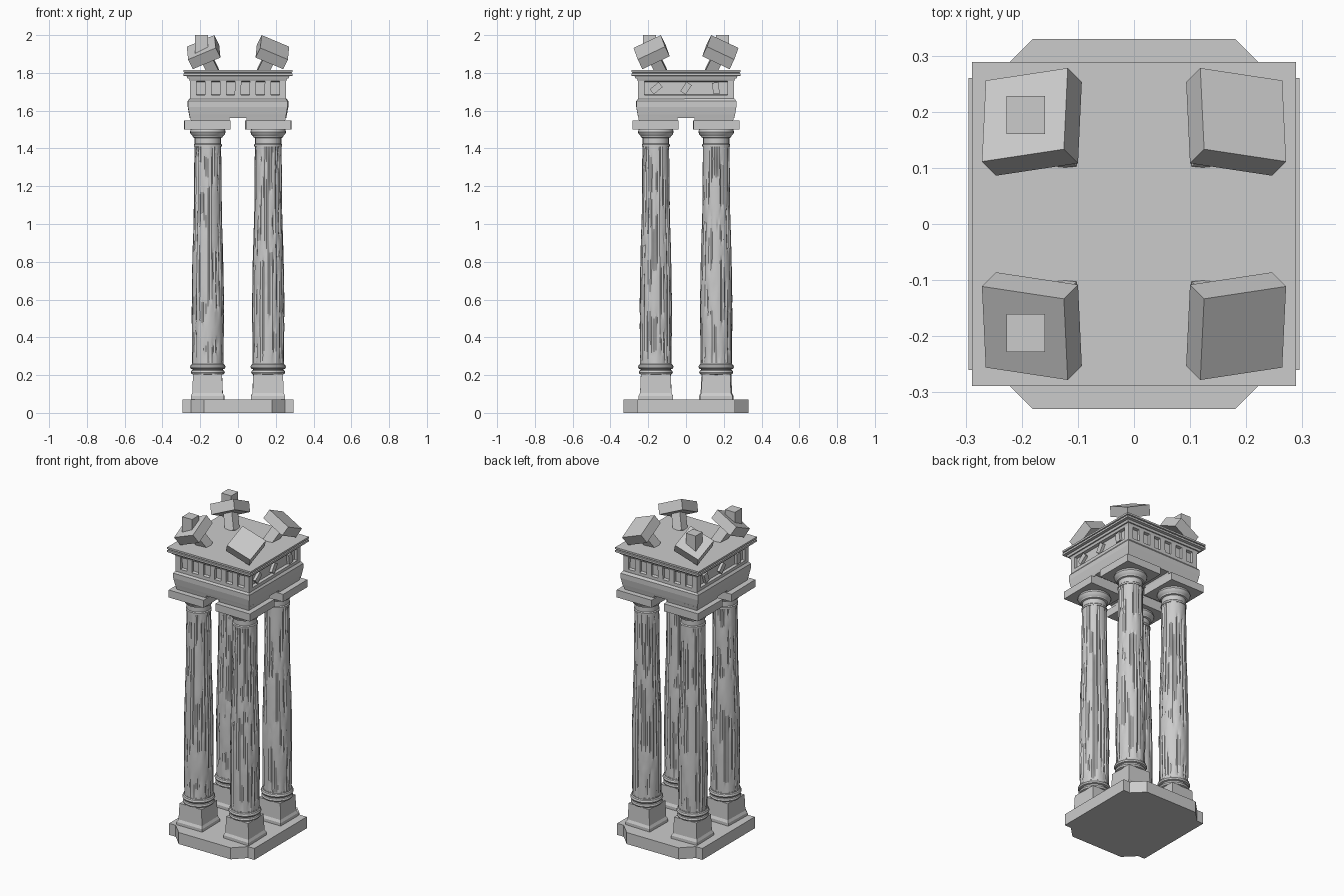
import bpy, bmesh, math, random
from mathutils import Vector, Matrix

if "Cube" in bpy.data.objects:
    bpy.data.objects.remove(bpy.data.objects["Cube"])

random.seed(4)
stone = bpy.data.materials.new("grey_stone")
stone.diffuse_color = (0.6, 0.6, 0.6, 1)
stone.use_nodes = True
stone.node_tree.nodes["Principled BSDF"].inputs["Base Color"].default_value = stone.diffuse_color


def finish(name, bm, smooth=False):
    bmesh.ops.recalc_face_normals(bm, faces=bm.faces)
    me = bpy.data.meshes.new(name)
    bm.to_mesh(me)
    bm.free()
    me.materials.append(stone)
    ob = bpy.data.objects.new(name, me)
    bpy.context.collection.objects.link(ob)
    if smooth:
        bpy.ops.object.select_all(action='DESELECT')
        ob.select_set(True)
        bpy.context.view_layer.objects.active = ob
        bpy.ops.object.shade_smooth_by_angle(angle=math.radians(28))
    return ob


def skin(bm, rings):
    """Join equal-length point rings into a closed solid."""
    vs = [[bm.verts.new(p) for p in r] for r in rings]
    n = len(vs[0])
    for a, b in zip(vs, vs[1:]):
        for i in range(n):
            j = (i + 1) % n
            bm.faces.new((a[i], a[j], b[j], b[i]))
    bm.faces.new(vs[0][::-1])
    bm.faces.new(vs[-1])


def square_stack(name, profile, cx=0, cy=0, jitter=0):
    """Square loft from (half width, z) pairs."""
    bm = bmesh.new()
    off = [(random.uniform(-jitter, jitter), random.uniform(-jitter, jitter)) for _ in range(4)]
    corners = ((-1, -1), (1, -1), (1, 1), (-1, 1))
    skin(bm, [[(cx + sx * h + o[0], cy + sy * h + o[1], z)
               for (sx, sy), o in zip(corners, off)] for h, z in profile])
    return finish(name, bm)


def lathe(name, profile, cx, cy, n=24):
    bm = bmesh.new()
    skin(bm, [[(cx + r * math.cos(2 * math.pi * i / n), cy + r * math.sin(2 * math.pi * i / n), z)
               for i in range(n)] for r, z in profile])
    return finish(name, bm, True)


def box(name, size, matrix):
    bm = bmesh.new()
    bmesh.ops.create_cube(bm, size=1, matrix=matrix @ Matrix.Diagonal((*size, 1)))
    return finish(name, bm)


def worn_shaft(name, cx, cy):
    """Tapered shaft whose flutes are worn away in random stretches."""
    n, rows, z0, z1 = 48, 30, 0.26, 1.42
    wear = [random.random() < 0.5 for _ in range(n)]
    rings = []
    for k in range(rows + 1):
        t = k / rows
        r = 0.083 + 0.006 * math.sin(math.pi * min(t * 1.5, 1)) - 0.012 * t
        ring = []
        for i in range(n):
            if random.random() < 0.2:
                wear[i] = not wear[i]
            d = 0.007 if (i % 2 and wear[i] and 0 < k < rows) else 0
            d += random.uniform(0, 0.0012)
            a = 2 * math.pi * i / n
            ring.append((cx + (r - d) * math.cos(a), cy + (r - d) * math.sin(a), z0 + (z1 - z0) * t))
        rings.append(ring)
    bm = bmesh.new()
    skin(bm, rings)
    finish(name, bm, True)


# floor slab with notched, chamfered corners
quarter = [(0.295, 0.26), (0.25, 0.26), (0.18, 0.33)]
outline = (quarter + [(-x, y) for x, y in quarter[::-1]]
           + [(-x, -y) for x, y in quarter] + [(x, -y) for x, y in quarter[::-1]])
bm = bmesh.new()
skin(bm, [[(x, y, z) for x, y in outline] for z in (0, 0.072)])
finish("floor_slab", bm)

# four columns with pedestals, bases, shafts and capitals
for sx in (-1, 1):
    for sy in (-1, 1):
        x, y = 0.16 * sx, 0.16 * sy
        square_stack("pedestal", [(0.088, 0.07), (0.088, 0.09), (0.08, 0.105), (0.076, 0.205)], x, y, 0.004)
        lathe("column_base", [(0.07, 0.2), (0.086, 0.206), (0.09, 0.215), (0.086, 0.224), (0.08, 0.227),
                              (0.08, 0.231), (0.09, 0.234), (0.094, 0.243), (0.09, 0.254),
                              (0.084, 0.258), (0.084, 0.265)], x, y)
        worn_shaft("column_shaft", x, y)
        lathe("column_capital", [(0.074, 1.41), (0.074, 1.42), (0.069, 1.425), (0.069, 1.455), (0.078, 1.458),
                                 (0.08, 1.465), (0.09, 1.475), (0.095, 1.487), (0.09, 1.502)], x, y)
        square_stack("abacus", [(0.121, 1.5), (0.121, 1.547)], sx * 0.162, sy * 0.162, 0.003)
        square_stack("beam_bearing", [(0.1, 1.54), (0.106, 1.57)], sx * 0.148, sy * 0.148)

# entablature: beam, recessed frieze, cornice
square_stack("beam", [(0.253, 1.562), (0.257, 1.58), (0.264, 1.62), (0.264, 1.65), (0.254, 1.664)], jitter=0.003)
square_stack("frieze", [(0.255, 1.66), (0.255, 1.682), (0.238, 1.686), (0.238, 1.752),
                        (0.255, 1.756), (0.262, 1.775)])
square_stack("cornice", [(0.268, 1.77), (0.272, 1.783), (0.289, 1.785), (0.289, 1.797), (0.282, 1.799),
                         (0.282, 1.802), (0.289, 1.804), (0.289, 1.815)])

# upright frieze blocks on front and back, broken slanted pieces on the sides
for side in range(4):
    turn = Matrix.Rotation(side * math.pi / 2, 4, 'Z')
    for k in range(7):
        u = -0.237 + k * 0.079
        broken = side % 2 and 0 < k < 6
        if broken and k % 2 == 0:
            continue
        tilt = random.uniform(-0.9, 0.9) if broken else random.uniform(-0.03, 0.03)
        m = turn @ Matrix.Translation((u, -0.242, 1.719)) @ Matrix.Rotation(tilt, 4, 'Y')
        box("frieze_block", (0.034, 0.026, 0.06 if broken else 0.076), m)

# four toppled finials leaning outward on the roof
for sx in (-1, 1):
    for sy in (-1, 1):
        axis = Vector((-sy, sx, 0)).normalized()
        lean = (Matrix.Translation((0.182 * sx, 0.182 * sy, 1.91))
                @ Matrix.Rotation(math.radians(35), 4, axis))
        yaw = Matrix.Rotation(math.radians(-3 * sx * sy), 4, 'Z')
        box("finial_slab", (0.16, 0.16, 0.062), lean @ yaw)
        box("finial_stem", (0.06, 0.06, 0.12), lean @ Matrix.Translation((0, 0, -0.075)))
        if sx < 0:
            box("finial_tip", (0.068, 0.068, 0.1), Matrix.Translation((-0.193, 0.194 * sy, 1.95)))
